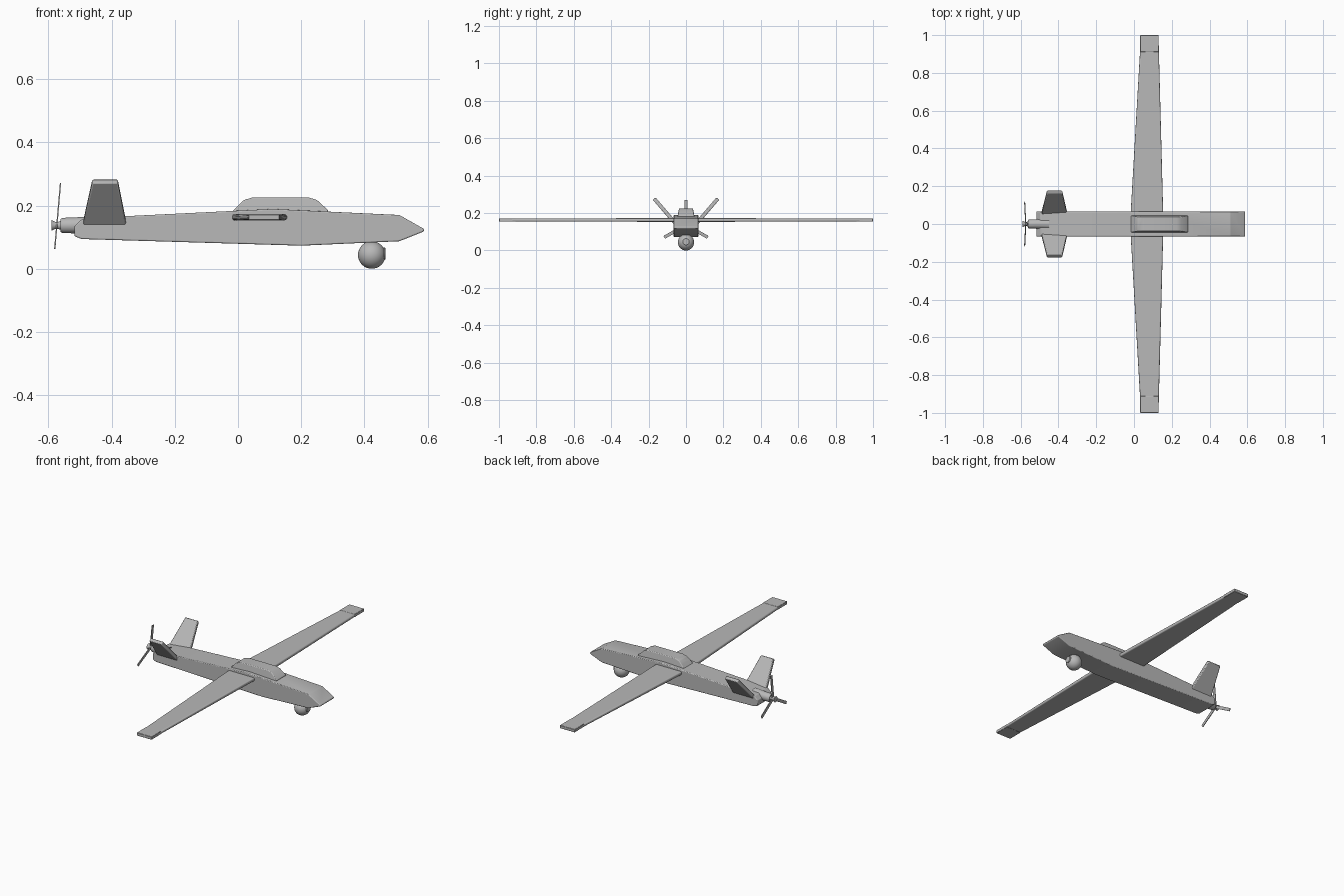
import bpy, bmesh, math
from mathutils import Matrix, Vector

if "Cube" in bpy.data.objects:
    bpy.data.objects.remove(bpy.data.objects["Cube"])

grey = bpy.data.materials.new("airframe grey")
grey.diffuse_color = (0.48, 0.48, 0.48, 1)
grey.use_nodes = True
grey.node_tree.nodes["Principled BSDF"].inputs["Base Color"].default_value = grey.diffuse_color


def finish(name, bm, bevel=0, segments=3, angle=30):
    bmesh.ops.recalc_face_normals(bm, faces=bm.faces)
    mesh = bpy.data.meshes.new(name)
    bm.to_mesh(mesh)
    bm.free()
    mesh.materials.append(grey)
    ob = bpy.data.objects.new(name, mesh)
    bpy.context.collection.objects.link(ob)
    if bevel:
        m = ob.modifiers.new("bevel", 'BEVEL')
        m.width, m.segments, m.limit_method = bevel, segments, 'ANGLE'
        m.angle_limit = math.radians(25)
    bpy.ops.object.select_all(action='DESELECT')
    ob.select_set(True)
    bpy.context.view_layer.objects.active = ob
    bpy.ops.object.shade_smooth_by_angle(angle=math.radians(angle))
    return ob


def loft(name, rings, **kw):
    """Skin a list of equal-length point rings and cap both ends."""
    bm = bmesh.new()
    rows = [[bm.verts.new(p) for p in ring] for ring in rings]
    n = len(rows[0])
    for a, b in zip(rows, rows[1:]):
        for i in range(n):
            j = (i + 1) % n
            bm.faces.new((a[i], a[j], b[j], b[i]))
    bm.faces.new(rows[0])
    bm.faces.new(rows[-1])
    return finish(name, bm, **kw)


def turned(name, profile, z, sides=24):
    """Round body along x from (x, radius) pairs."""
    return loft(name, [[(x, r * math.cos(t), z + r * math.sin(t))
                        for t in (2 * math.pi * k / sides for k in range(sides))]
                       for x, r in profile])


# Fuselage: side profile extruded across the width
side = [(-0.517, 0.103), (-0.495, 0.094), (0.2, 0.073), (0.51, 0.087),
        (0.588, 0.118), (0.588, 0.126), (0.51, 0.17), (0.11, 0.189),
        (-0.36, 0.166), (-0.495, 0.156), (-0.517, 0.135)]
loft("fuselage", [[(x, y, z) for x, z in side] for y in (-0.066, 0.066)], bevel=0.014)

# Antenna fairing on the back, slightly narrower on top
hump = [(-0.02, 0.178), (0.0, 0.2), (0.018, 0.217), (0.045, 0.225),
        (0.225, 0.225), (0.25, 0.217), (0.285, 0.185), (0.285, 0.178)]
loft("top_fairing", [[(x, s * (0.045 - 0.2 * max(0, z - 0.185)), z) for x, z in hump]
                     for s in (-1, 1)], bevel=0.008)


def wing_ring(y, x0, x1, z0, z1):
    return [(x0, y, z0), (x1, y, z0), (x1, y, z1), (x0, y, z1)]


# Straight tapered wing and its squared tips
loft("wing", [wing_ring(-0.985, 0.036, 0.13, 0.155, 0.171),
              wing_ring(0, -0.021, 0.156, 0.153, 0.173),
              wing_ring(0.985, 0.036, 0.13, 0.155, 0.171)], bevel=0.006)
for s, label in ((-1, "right"), (1, "left")):
    loft(label + "_wing_tip", [wing_ring(s * 0.91, 0.033, 0.131, 0.154, 0.172),
                               wing_ring(s * 1.0, 0.033, 0.131, 0.154, 0.172)],
         bevel=0.002, segments=1)

# V tail: tapered slabs leaning outward
for s, label in ((-1, "right"), (1, "left")):
    out = Vector((0, s * 0.62, 0.785)).normalized()
    across = Vector((0, -s * out.z, abs(out.y))) * 0.01
    rings = []
    for (y, z), x0, x1 in (((0.05, 0.137), -0.492, -0.352), ((0.17, 0.277), -0.461, -0.38)):
        c = Vector((0, s * y, z))
        rings.append([c + Vector((x, 0, 0)) + across * t
                      for x, t in ((x0, -1), (x1, -1), (x1, 1), (x0, 1))])
    loft(label + "_tail_fin", rings, bevel=0.004, segments=2)

# Pusher engine and hub
turned("engine", [(-0.45, 0.03), (-0.52, 0.025), (-0.555, 0.024), (-0.562, 0.02)], 0.137)
turned("propeller_hub", [(-0.555, 0.016), (-0.57, 0.011), (-0.578, 0.011), (-0.59, 0.017)], 0.137)

# Three thin blades on a slightly tilted disc
for k in range(3):
    bm = bmesh.new()
    bmesh.ops.create_cube(bm, size=1)
    bmesh.ops.scale(bm, vec=(0.004, 0.017, 0.134), verts=bm.verts)
    bmesh.ops.translate(bm, vec=(0, 0, 0.067), verts=bm.verts)
    spin = (Matrix.Translation((-0.573, 0, 0.137)) @ Matrix.Rotation(math.radians(5), 4, 'Y')
            @ Matrix.Rotation(math.radians(120 * k), 4, 'X'))
    bmesh.ops.transform(bm, matrix=spin, verts=bm.verts)
    finish("propeller_blade_%d" % (k + 1), bm)

# Camera ball with its mount and lens
bm = bmesh.new()
bmesh.ops.create_uvsphere(bm, u_segments=32, v_segments=16, radius=0.0435,
                          matrix=Matrix.Translation((0.423, 0, 0.0435)))
finish("camera_ball", bm)
turned("camera_lens", [(0.44, 0.02), (0.464, 0.02), (0.467, 0.017)], 0.047)
